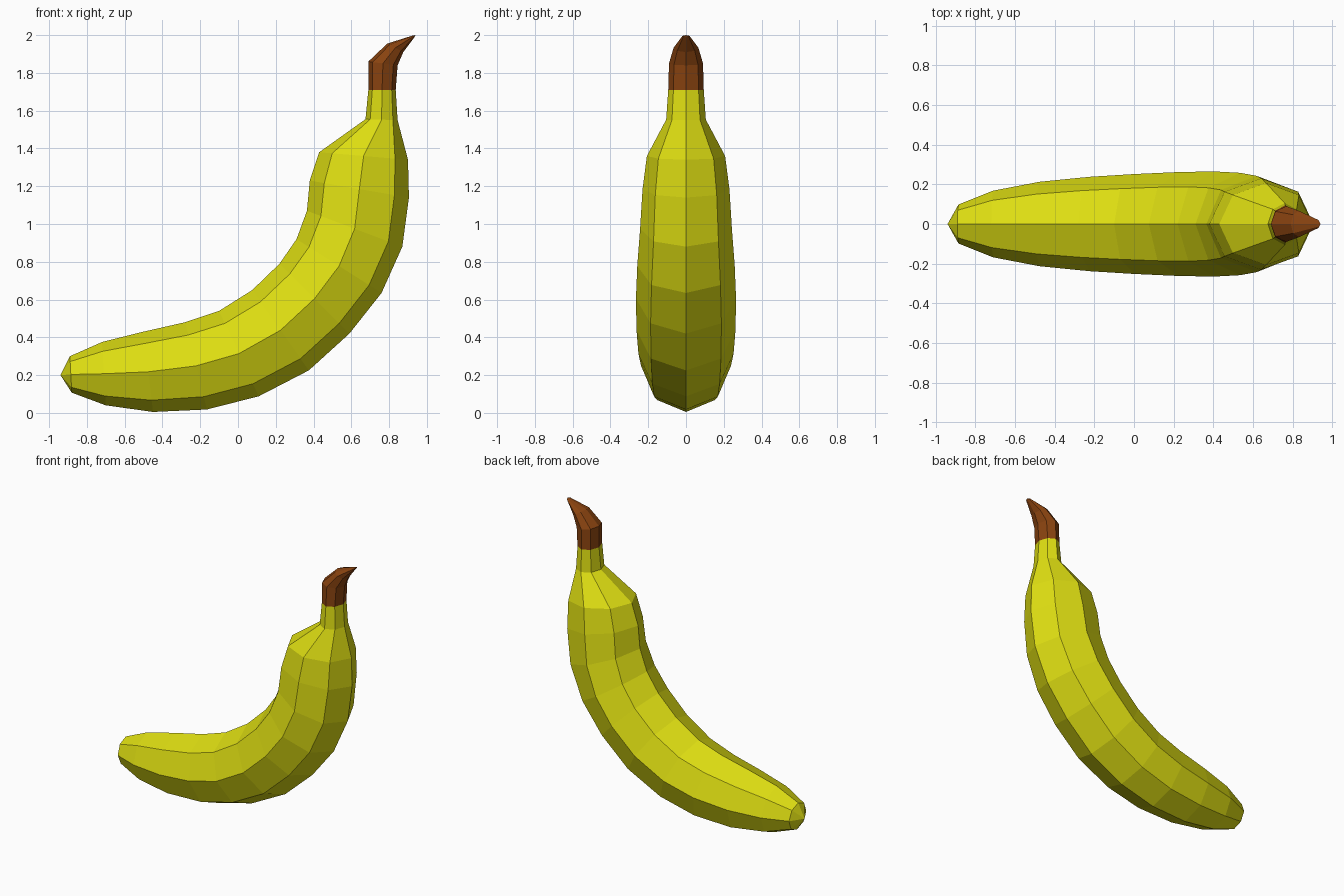
import bpy, bmesh, math
from mathutils import Vector

if "Cube" in bpy.data.objects:
    bpy.data.objects.remove(bpy.data.objects["Cube"])

SIDES = 8

def material(name, rgb):
    m = bpy.data.materials.new(name)
    m.diffuse_color = (*rgb, 1)
    m.use_nodes = True
    m.node_tree.nodes["Principled BSDF"].inputs["Base Color"].default_value = m.diffuse_color
    return m

def loft(name, rings, mat, start_tip=None, end_tip=None):
    """Eight-sided tube; ring = (inner x, inner z, outer x, outer z, half width)."""
    bm = bmesh.new()
    loops = []
    for ix, iz, ox, oz, w in rings:
        mid = Vector(((ix + ox) / 2, 0, (iz + oz) / 2))
        half = Vector(((ix - ox) / 2, 0, (iz - oz) / 2))
        loop = []
        for k in range(SIDES):
            a = 2 * math.pi * k / SIDES
            loop.append(bm.verts.new(mid + half * math.cos(a) + Vector((0, w * math.sin(a), 0))))
        loops.append(loop)
    for a, b in zip(loops, loops[1:]):
        for k in range(SIDES):
            n = (k + 1) % SIDES
            bm.faces.new((a[k], a[n], b[n], b[k]))
    for tip, loop in ((start_tip, loops[0]), (end_tip, loops[-1])):
        if tip:
            v = bm.verts.new(tip)
            for k in range(SIDES):
                bm.faces.new((v, loop[k], loop[(k + 1) % SIDES]))
    bmesh.ops.recalc_face_normals(bm, faces=bm.faces)
    # open tubes: make sure the normals point outwards
    centre = (loops[0][0].co + loops[0][SIDES // 2].co) / 2
    f = next(f for f in loops[0][0].link_faces if len(f.verts) == 4)
    if f.normal.dot(loops[0][0].co - centre) < 0:
        bmesh.ops.reverse_faces(bm, faces=bm.faces)
    me = bpy.data.meshes.new(name)
    bm.to_mesh(me)
    bm.free()
    me.materials.append(mat)
    ob = bpy.data.objects.new(name, me)
    bpy.context.collection.objects.link(ob)
    return ob

yellow = material("banana yellow", (0.73, 0.73, 0.006))
brown = material("stem brown", (0.25, 0.056, 0.005))

# Ring shared by the fruit and the stem
neck = (0.69, 1.71, 0.835, 1.71, 0.094)

# Curved fruit, from blossom end up to the neck
loft("fruit", [
    (-0.89, 0.30, -0.88, 0.107, 0.098),
    (-0.72, 0.375, -0.70, 0.04, 0.168),
    (-0.50, 0.43, -0.45, 0.005, 0.213),
    (-0.28, 0.48, -0.165, 0.018, 0.238),
    (-0.10, 0.54, 0.11, 0.088, 0.252),
    (0.075, 0.65, 0.375, 0.225, 0.262),
    (0.22, 0.79, 0.59, 0.42, 0.265),
    (0.31, 0.92, 0.76, 0.635, 0.258),
    (0.365, 1.07, 0.87, 0.88, 0.243),
    (0.38, 1.23, 0.905, 1.14, 0.23),
    (0.43, 1.38, 0.90, 1.34, 0.207),
    (0.675, 1.555, 0.845, 1.55, 0.105),
    neck,
], yellow, start_tip=(-0.94, 0, 0.2))

# Bent brown stem
loft("stem", [
    neck,
    (0.69, 1.86, 0.845, 1.84, 0.09),
    (0.79, 1.955, 0.875, 1.91, 0.066),
    (0.925, 1.998, 0.935, 1.99, 0.02),
], brown, end_tip=(0.94, 0, 2.0))
